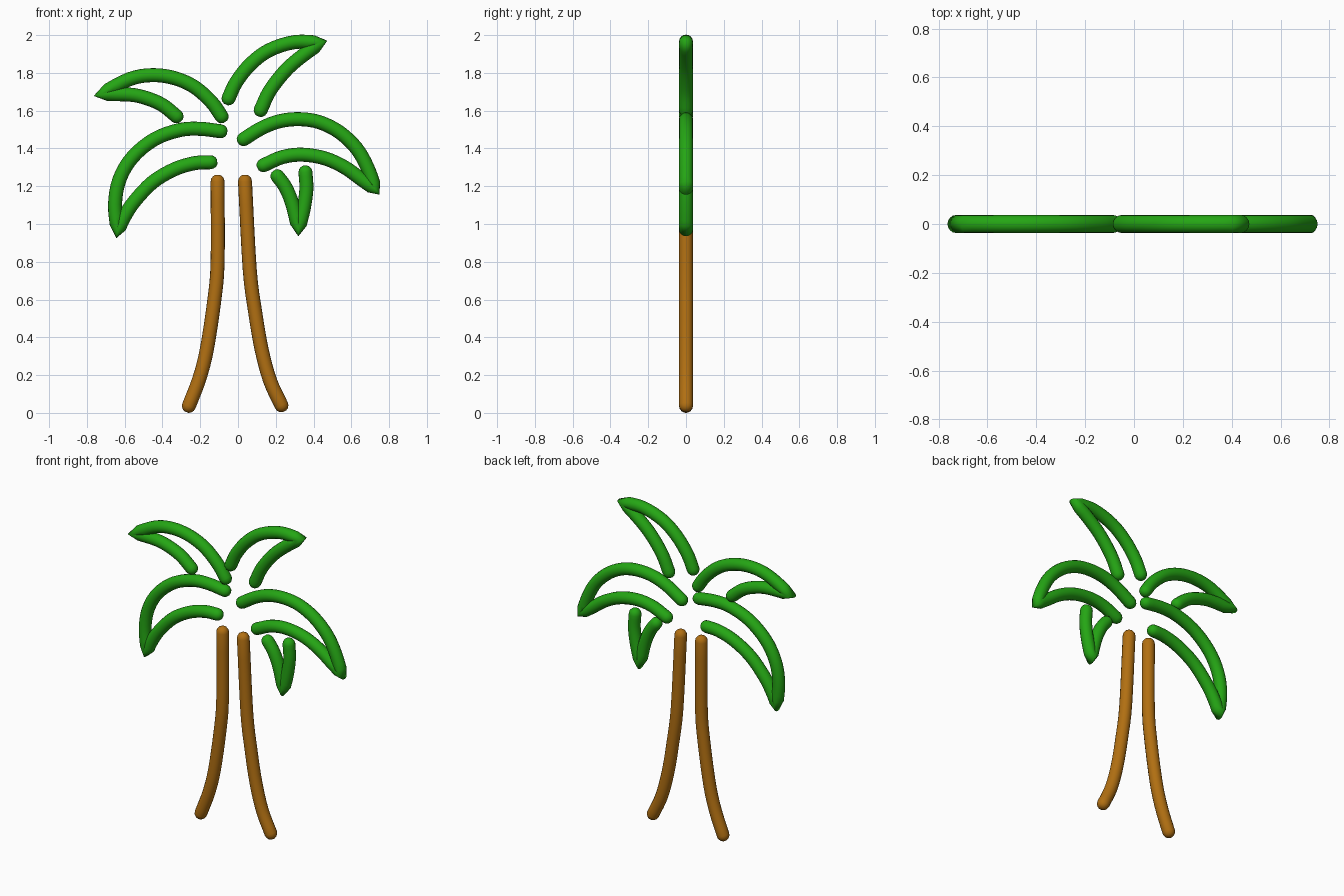
import bpy, bmesh, math
from mathutils import Vector

if "Cube" in bpy.data.objects:
    bpy.data.objects.remove(bpy.data.objects["Cube"])

R = 0.037      # tube radius
SIDES = 16


def material(name, rgb):
    m = bpy.data.materials.new(name)
    m.diffuse_color = (*rgb, 1)
    m.use_nodes = True
    m.node_tree.nodes["Principled BSDF"].inputs["Base Color"].default_value = m.diffuse_color
    return m


GREEN = material("leaf green", (0.018, 0.38, 0.007))
BROWN = material("trunk brown", (0.44, 0.16, 0.006))


def smooth_path(pts, steps=4):
    """Catmull-Rom curve through (x, z) points."""
    p = [Vector((x, 0, z)) for x, z in pts]
    p = [2 * p[0] - p[1]] + p + [2 * p[-1] - p[-2]]
    out = []
    for a, b, c, d in zip(p, p[1:], p[2:], p[3:]):
        for i in range(steps):
            t = i / steps
            out.append(0.5 * (2 * b + (c - a) * t + (2 * a - 5 * b + 4 * c - d) * t * t
                              + (3 * b - a - 3 * c + d) * t ** 3))
    return out + [p[-2]]


def tube(name, path, mat):
    """Round tube along a path in the xz plane, with domed ends."""
    dirs = [(b - a).normalized() for a, b in zip(path, path[1:])]
    tans = [dirs[0]] + [(a + b).normalized() for a, b in zip(dirs, dirs[1:])] + [dirs[-1]]
    rings = [(p, t, R) for p, t in zip(path, tans)]
    dome = [math.radians(a) for a in (25, 50, 72)]
    start = [(path[0] - tans[0] * R * math.sin(a), tans[0], R * math.cos(a)) for a in reversed(dome)]
    end = [(path[-1] + tans[-1] * R * math.sin(a), tans[-1], R * math.cos(a)) for a in dome]
    bm = bmesh.new()
    y = Vector((0, 1, 0))
    loops = []
    for p, t, r in start + rings + end:
        n = t.cross(y)
        loops.append([bm.verts.new(p + r * (n * math.cos(k * math.tau / SIDES)
                                            + y * math.sin(k * math.tau / SIDES)))
                      for k in range(SIDES)])
    for a, b in zip(loops, loops[1:]):
        for k in range(SIDES):
            j = (k + 1) % SIDES
            bm.faces.new((a[k], a[j], b[j], b[k]))
    bm.faces.new(loops[0][::-1])
    bm.faces.new(loops[-1])
    bmesh.ops.recalc_face_normals(bm, faces=bm.faces)
    for f in bm.faces:
        f.smooth = True
    me = bpy.data.meshes.new(name)
    bm.to_mesh(me)
    bm.free()
    me.materials.append(mat)
    ob = bpy.data.objects.new(name, me)
    bpy.context.collection.objects.link(ob)


def frond(name, upper, tip, lower):
    """Two arcs that meet in a sharp tip."""
    path = smooth_path(upper + [tip]) + smooth_path([tip] + lower)[1:]
    tube(name, path, GREEN)


# trunk outlines
tube("trunk_left", smooth_path([(-.108, 1.225), (-.108, .8), (-.125, .6), (-.165, .336),
                                (-.205, .18), (-.26, .037)]), BROWN)
tube("trunk_right", smooth_path([(.037, 1.225), (.062, .76), (.09, .54), (.125, .336),
                                 (.17, .17), (.23, .04)]), BROWN)

# leaf outlines
frond("frond_top_right",
      [(-.05, 1.665), (-.01, 1.75), (.065, 1.845), (.165, 1.92), (.3, 1.963)],
      (.437, 1.96),
      [(.325, 1.878), (.245, 1.805), (.167, 1.703), (.12, 1.603)])
frond("frond_top_left",
      [(-.087, 1.57), (-.14, 1.645), (-.23, 1.725), (-.335, 1.772), (-.452, 1.788), (-.574, 1.767)],
      (-.728, 1.687),
      [(-.574, 1.685), (-.484, 1.666), (-.4, 1.63), (-.325, 1.57)])
frond("frond_left",
      [(-.092, 1.491), (-.203, 1.504), (-.31, 1.497), (-.442, 1.449), (-.558, 1.354),
       (-.627, 1.237), (-.651, 1.105)],
      (-.638, .962),
      [(-.6, 1.041), (-.548, 1.12), (-.452, 1.221), (-.336, 1.29), (-.23, 1.322), (-.145, 1.327)])
frond("frond_right",
      [(.03, 1.449), (.124, 1.507), (.22, 1.544), (.325, 1.555), (.431, 1.539), (.537, 1.486),
       (.627, 1.401), (.685, 1.3)],
      (.727, 1.185),
      [(.653, 1.237), (.563, 1.301), (.458, 1.348), (.341, 1.367), (.235, 1.354), (.135, 1.311)])
frond("frond_small",
      [(.209, 1.253), (.251, 1.195), (.288, 1.105)],
      (.32, .972),
      [(.347, 1.078), (.362, 1.184), (.357, 1.274)])
